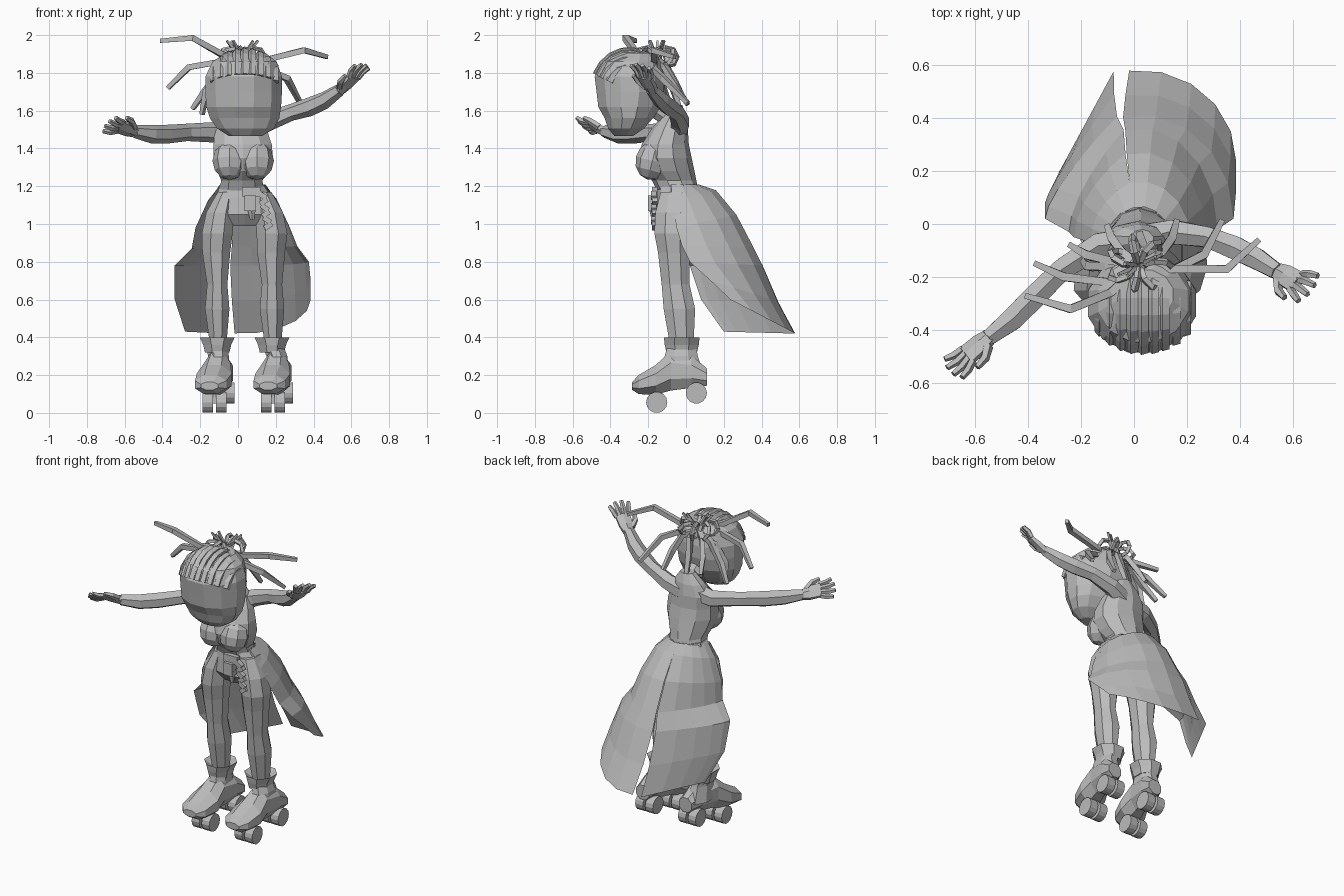
import bpy, bmesh, math, random
from mathutils import Vector

random.seed(4)
if "Cube" in bpy.data.objects:
    bpy.data.objects.remove(bpy.data.objects["Cube"])

GREY = (0.5, 0.5, 0.5, 1)
grey = bpy.data.materials.new("plain grey")
grey.use_nodes = True
grey.diffuse_color = GREY
grey.node_tree.nodes["Principled BSDF"].inputs["Base Color"].default_value = GREY


def loft(name, rings, closed=True):
    """Skin a list of equal point rings with flat faces."""
    bm = bmesh.new()
    rows = [[bm.verts.new(p) for p in ring] for ring in rings]
    n = len(rows[0])
    for a, b in zip(rows, rows[1:]):
        for i in range(n if closed else n - 1):
            j = (i + 1) % n
            bm.faces.new((a[i], a[j], b[j], b[i]))
    if closed:
        bm.faces.new(rows[0][::-1])
        bm.faces.new(rows[-1])
    bmesh.ops.recalc_face_normals(bm, faces=bm.faces)
    mesh = bpy.data.meshes.new(name)
    bm.to_mesh(mesh)
    bm.free()
    mesh.materials.append(grey)
    bpy.context.collection.objects.link(bpy.data.objects.new(name, mesh))


def ring(centre, u, v, n):
    steps = [math.tau * (i + 0.5) / n for i in range(n)]
    return [Vector(centre) + u * math.cos(a) + v * math.sin(a) for a in steps]


def stack(name, levels, n=10):
    """Level rings given as x, z, front y, back y, half width."""
    loft(name, [ring((x, (f + b) / 2, z), Vector((w, 0, 0)), Vector((0, (b - f) / 2, 0)), n)
                for x, z, f, b, w in levels])


def tube(name, points, radii, n=6):
    pts = [Vector(p) for p in points]
    rings = []
    for i, p in enumerate(pts):
        d = (pts[min(i + 1, len(pts) - 1)] - pts[max(i - 1, 0)]).normalized()
        u = d.cross(Vector((0, 0, 1)))
        u = u.normalized() if u.length > 0.1 else Vector((1, 0, 0))
        rings.append(ring(p, u * radii[i], d.cross(u) * radii[i], n))
    loft(name, rings)


def finish(name):
    obj = bpy.context.object
    obj.name = name
    obj.data.materials.append(grey)
    return obj


def box(name, at, size, turn=0):
    bpy.ops.mesh.primitive_cube_add(size=1, location=at, rotation=(0, turn, 0))
    finish(name).scale = size


# Head, neck and torso
stack("head", [(.04, 1.465, -.38, -.28, .09), (.04, 1.505, -.415, -.22, .155),
               (.035, 1.56, -.435, -.17, .19), (.03, 1.62, -.47, -.13, .205),
               (.03, 1.7, -.48, -.11, .21), (.03, 1.78, -.49, -.11, .21),
               (.035, 1.86, -.45, -.13, .175), (.04, 1.905, -.36, -.17, .11)], 12)
tube("neck", [(.03, -.06, 1.5), (.03, -.11, 1.58), (.04, -.22, 1.65)], [.06, .055, .055], 8)
stack("torso", [(.02, 1.17, -.15, .065, .125), (.02, 1.23, -.18, .055, .115),
                (.025, 1.28, -.225, .045, .14), (.028, 1.35, -.25, .03, .165),
                (.025, 1.42, -.235, .015, .162), (.015, 1.5, -.185, .01, .145),
                (.02, 1.57, -.13, 0, .1), (.03, 1.63, -.1, -.02, .045)])
for side, x in (("right", -.045), ("left", .1)):
    bpy.ops.mesh.primitive_uv_sphere_add(segments=8, ring_count=6, radius=.09,
                                         location=(x, -.178, 1.335), rotation=(-.25, 0, 0))
    finish(side + "_bust").scale = (1, 1, 1.15)


# Arms and hands
def hand(side, wrist, along, across):
    wrist, along, across = Vector(wrist), Vector(along).normalized(), Vector(across).normalized()
    normal = along.cross(across)
    loft(side + "_palm", [ring(wrist + along * t, across * w, normal * h, 6)
                          for t, w, h in ((-.02, .03, .028), (.04, .047, .025), (.11, .05, .018))])
    for i in range(4):
        s = (i - 1.5) / 1.5
        base = wrist + along * .1 + across * s * .037
        tip = base + (along + across * s * .3).normalized() * (.1 - .02 * abs(s)) + normal * .01
        tube(side + "_finger", [base, (base + tip) / 2 + normal * .008, tip], [.016, .016, .012], 5)
    base = wrist + along * .02 - across * .03
    tube(side + "_thumb", [base, base + along * .04 - across * .035,
                           base + along * .085 - across * .045], [.02, .018, .012], 5)


tube("right_arm", [(-.02, -.07, 1.51), (-.13, -.08, 1.485), (-.27, -.17, 1.485), (-.38, -.28, 1.475),
                   (-.46, -.36, 1.475), (-.55, -.43, 1.49)], [.06, .054, .046, .05, .048, .034])
hand("right", (-.55, -.43, 1.49), (-.74, -.6, .25), (-.5, .6, -.6))
tube("left_arm", [(.06, -.05, 1.5), (.15, -.03, 1.54), (.28, -.05, 1.59), (.38, -.09, 1.62),
                  (.46, -.13, 1.655), (.54, -.18, 1.71)], [.06, .052, .044, .05, .046, .034])
hand("left", (.545, -.18, 1.71), (.66, -.38, .65), (.6, .75, -.1))

# Hips and legs
stack("hips", [(.02, 1.21, -.15, .06, .12), (.03, 1.14, -.16, .07, .155),
               (.035, 1.05, -.165, .06, .19), (.035, .99, -.12, .04, .13)])
for side, leg_x, foot_x, lean in (("right", -.11, -.094, 1), ("left", .18, .216, -1)):
    stack(side + "_leg", [(leg_x + .05 * lean, 1.17, -.14, .03, .05),
                          (leg_x + .015 * lean, 1.06, -.17, .035, .08),
                          (leg_x, .95, -.175, .03, .088),
                          (leg_x - .005, .85, -.155, .025, .08), (leg_x, .68, -.135, .025, .058),
                          (leg_x, .55, -.125, .055, .07), (leg_x + .005, .36, -.09, .045, .047)], 8)
    # Skate boot, sheared so the toe turns aside
    stack(side + "_boot_shaft", [(foot_x - .01, .2, -.14, .105, .07),
                                 (foot_x - .01, .3, -.12, .07, .06),
                                 (leg_x, .37, -.1, .055, .06)], 8)
    stack(side + "_boot_cuff", [(leg_x, .32, -.11, .065, .07), (leg_x, .36, -.12, .075, .08),
                                (leg_x, .4, -.125, .08, .1), (leg_x, .37, -.09, .04, .05)], 8)
    loft(side + "_boot", [ring((foot_x + .2 * y, y, (lo + hi) / 2), Vector((w, 0, 0)),
                               Vector((0, 0, (hi - lo) / 2)), 8)
                          for y, lo, hi, w in ((-.285, .12, .165, .05), (-.25, .095, .205, .09),
                                               (-.16, .09, .26, .1), (-.08, .11, .335, .075),
                                               (.03, .125, .31, .065), (.11, .14, .24, .05))])
    for end, y, z in (("front", -.155, .056), ("rear", .055, .105)):
        x = foot_x + .2 * y
        box(f"{side}_{end}_truck", (x, y, z + .035), (.035, .06, .08))
        for k in (-1, 1):
            bpy.ops.mesh.primitive_cylinder_add(vertices=14, radius=.056, depth=.055,
                                                location=(x + k * .036, y, z),
                                                rotation=(0, math.pi / 2, 0))
            finish(f"{side}_{end}_wheel")

# Split tail skirt: front edge y z, back y z, outer x limit, slit opening
WAIST = [(-.08, 1.21, .065, 1.21, .12, 0), (-.07, 1.11, .16, 1.18, .19, 0),
         (-.05, .98, .27, 1.05, .25, .01)]
TAILS = {"right": [(-.03, .87, .36, .88, .27, .02), (.02, .78, .41, .78, .36, .03),
                   (.08, .6, .49, .59, .36, .06), (.2, .43, .575, .42, .305, .12)],
         "left": [(-.02, .88, .36, .88, .29, .02), (.02, .8, .41, .78, .35, .03),
                  (.13, .7, .49, .59, .36, .06), (.235, .6, .58, .42, .36, .1)]}
for side, sign in (("right", -1), ("left", 1)):
    rings = []
    for k, (ey, ez, by, bz, half, gap) in enumerate(WAIST + TAILS[side]):
        start = -.22 + sign * gap
        row = []
        for i in range(6):
            a = start + (sign * math.pi / 2 - start) * i / 5
            c = math.cos(a)
            if side == "right":  # this panel hangs flatter toward its hem
                straight = (1 - abs(math.sin(a))) / (1 - abs(math.sin(start)))
                c += (straight - c) * k / 6
            row.append((.025 + half * math.sin(a), ey + (by - ey) * c, ez + (bz - ez) * c))
        rings.append(row)
    loft(side + "_skirt_panel", rings, closed=False)

# Belt pouch and hanging chain
box("belt_buckle", (.07, -.165, 1.17), (.1, .03, .05))
box("belt_pouch", (.065, -.175, 1.11), (.06, .05, .08))
tube("pouch_tip", [(.07, -.17, 1.1), (.075, -.17, 1.02)], [.03, .012])
for i in range(6):
    box("chain_link", (.13 + .006 * i, -.17 + .004 * (i % 2), 1.15 - .032 * i),
        (.045, .03, .028), .6 * (-1) ** i)

# Braided rows over the crown
for i in range(9):
    u = (i - 4) * .2
    s = math.sqrt(1 - u * u)
    path = []
    for deg in range(24, 150, 18):
        e = math.radians(deg)
        path.append((.035 + u * .2, -.3 - .19 * s * math.cos(e), 1.7 + .215 * s * math.sin(e)))
    tube("braid_row", path, [.024] * len(path), 5)

# Loose locks, each from the knot through a bend to a tip
KNOT = Vector((.02, -.155, 1.87))
LOCKS = [((-.09, -.26, 1.9), (-.24, -.32, 1.985), (-.41, -.27, 1.97)),
         ((.11, -.17, 1.86), (.35, -.17, 1.92), (.47, -.06, 1.885)),
         ((-.09, -.22, 1.86), (-.26, -.2, 1.83), (-.37, -.15, 1.72)),
         ((.15, -.17, 1.82), (.26, -.12, 1.77), (.33, .01, 1.64)),
         ((-.08, -.14, 1.82), (-.17, -.12, 1.71), (-.24, -.08, 1.61)),
         ((-.04, -.11, 1.84), (-.08, -.06, 1.75), (-.1, -.01, 1.66)),
         ((.04, -.1, 1.83), (.03, -.07, 1.72), (.02, -.03, 1.6)),
         ((.1, -.11, 1.83), (.14, -.06, 1.74), (.16, .01, 1.63)),
         ((-.1, -.16, 1.8), (-.17, -.16, 1.7), (-.19, -.14, 1.58))]
for root, bend, tip in LOCKS:
    tube("loose_lock", [KNOT, root, bend, tip], [.02, .021, .022, .015], 4)

# Looped knot with short ends on top
for i in range(7):
    a = math.tau * i / 7
    bpy.ops.mesh.primitive_torus_add(
        major_segments=7, minor_segments=4, major_radius=.05, minor_radius=.014,
        location=KNOT + Vector((.07 * math.cos(a), .06 * math.sin(a), .015)),
        rotation=(math.pi / 2 + random.uniform(-.6, .6), 0, a))
    finish("knot_loop")
for i in range(5):
    out = Vector((random.uniform(-.1, .1), random.uniform(-.06, .06), .1))
    tube("knot_end", [KNOT, KNOT + out], [.013, .008], 4)
